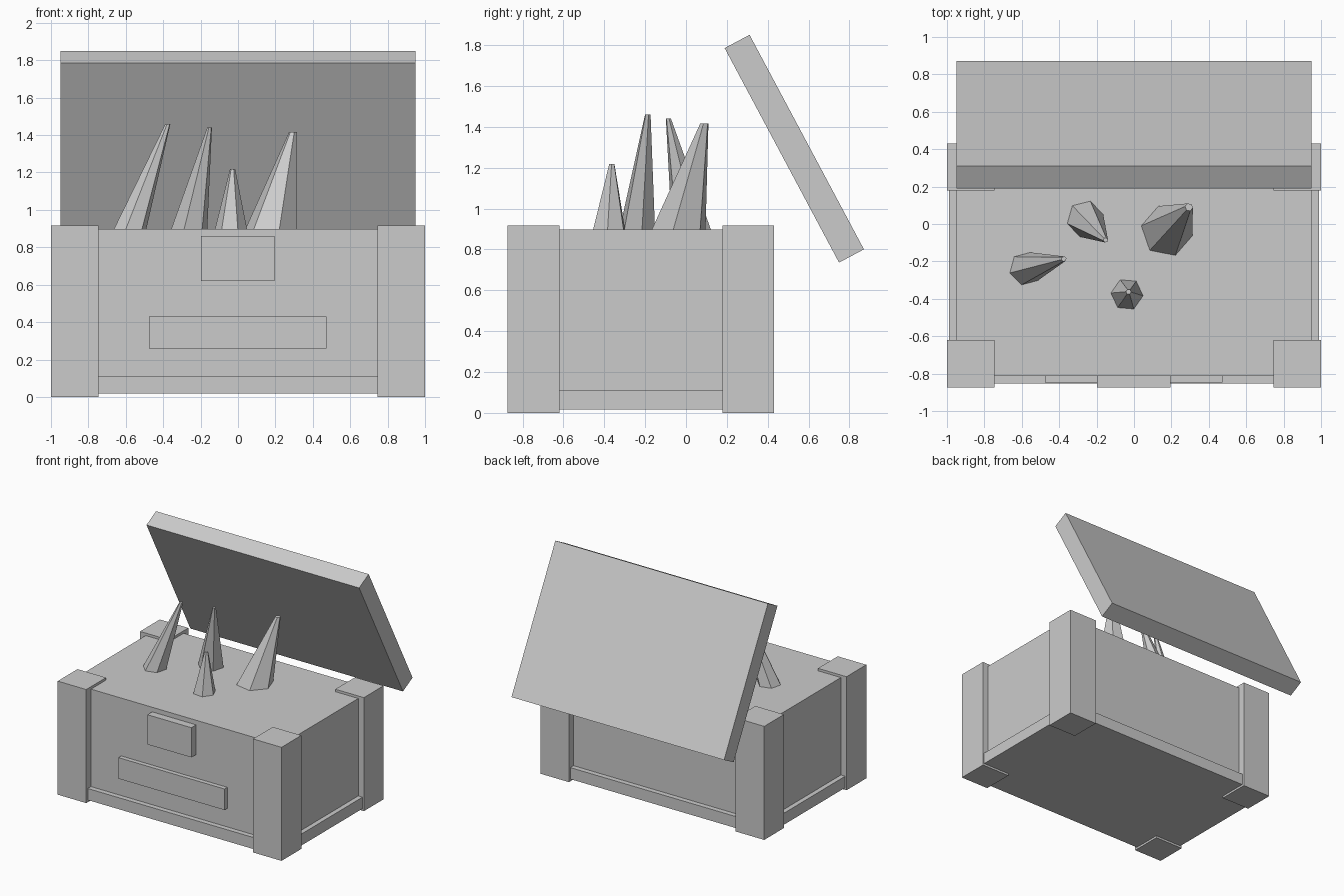
import bpy, bmesh, math
from mathutils import Vector

if "Cube" in bpy.data.objects:
    bpy.data.objects.remove(bpy.data.objects["Cube"])

grey = bpy.data.materials.new("plain grey")
grey.diffuse_color = (0.6, 0.6, 0.6, 1)
grey.use_nodes = True
grey.node_tree.nodes["Principled BSDF"].inputs["Base Color"].default_value = grey.diffuse_color


def finish(name, bm):
    bmesh.ops.recalc_face_normals(bm, faces=bm.faces)
    me = bpy.data.meshes.new(name)
    bm.to_mesh(me)
    bm.free()
    me.materials.append(grey)
    ob = bpy.data.objects.new(name, me)
    bpy.context.collection.objects.link(ob)
    return ob


def box(name, x, y, z):
    """Box from (min, max) ranges."""
    bm = bmesh.new()
    bmesh.ops.create_cube(bm, size=1)
    for v in bm.verts:
        v.co = Vector([(a + b) / 2 + c * (b - a) for c, (a, b) in zip(v.co, (x, y, z))])
    return finish(name, bm)


def spike(name, base, tip, r_base, r_tip, phase):
    """Six-sided leaning spike with a blunt tip."""
    bm = bmesh.new()
    rings = []
    for c, r in ((base, r_base), (tip, r_tip)):
        rings.append([bm.verts.new((c[0] + r * math.cos(a), c[1] + r * math.sin(a), c[2]))
                      for a in (math.radians(phase + 60 * i) for i in range(6))])
    for i in range(6):
        j = (i + 1) % 6
        bm.faces.new((rings[0][i], rings[0][j], rings[1][j], rings[1][i]))
    for ring in rings:
        bm.faces.new(ring)
    return finish(name, bm)


# Chest body, plinth and front plates
box("chest_body", (-0.95, 0.95), (-0.812, 0.37), (0.06, 0.897))
box("plinth", (-0.988, 0.988), (-0.853, 0.411), (0.017, 0.11))
box("lower_front_plate", (-0.475, 0.473), (-0.848, -0.80), (0.26, 0.43))
box("lock_plate", (-0.198, 0.195), (-0.873, -0.80), (0.62, 0.86))

# Corner posts
for sx, side in ((-1, "left"), (1, "right")):
    for y, end in (((-0.873, -0.62), "front"), ((0.178, 0.43), "back")):
        xs = sorted((sx * 0.745, sx * 1.0))
        box(f"{end}_{side}_post", xs, y, (0, 0.917))

# Open lid, tilted behind the chest
lid = box("lid", (-0.95, 0.95), (-0.595, 0.595), (-0.069, 0.069))
lid.location = (0, 0.53, 1.293)
lid.rotation_euler = (math.atan2(-1.05, 0.56), 0, 0)

# Spikes rising from the top
spike("left_spike", (-0.583, -0.24, 0.88), (-0.375, -0.187, 1.46), 0.092, 0.014, 15)
spike("back_spike", (-0.264, 0.03, 0.88), (-0.152, -0.086, 1.44), 0.102, 0.013, 14)
spike("front_spike", (-0.038, -0.377, 0.88), (-0.029, -0.363, 1.218), 0.09, 0.014, -5)
spike("right_spike", (0.172, -0.04, 0.88), (0.294, 0.09, 1.417), 0.143, 0.021, -11)
